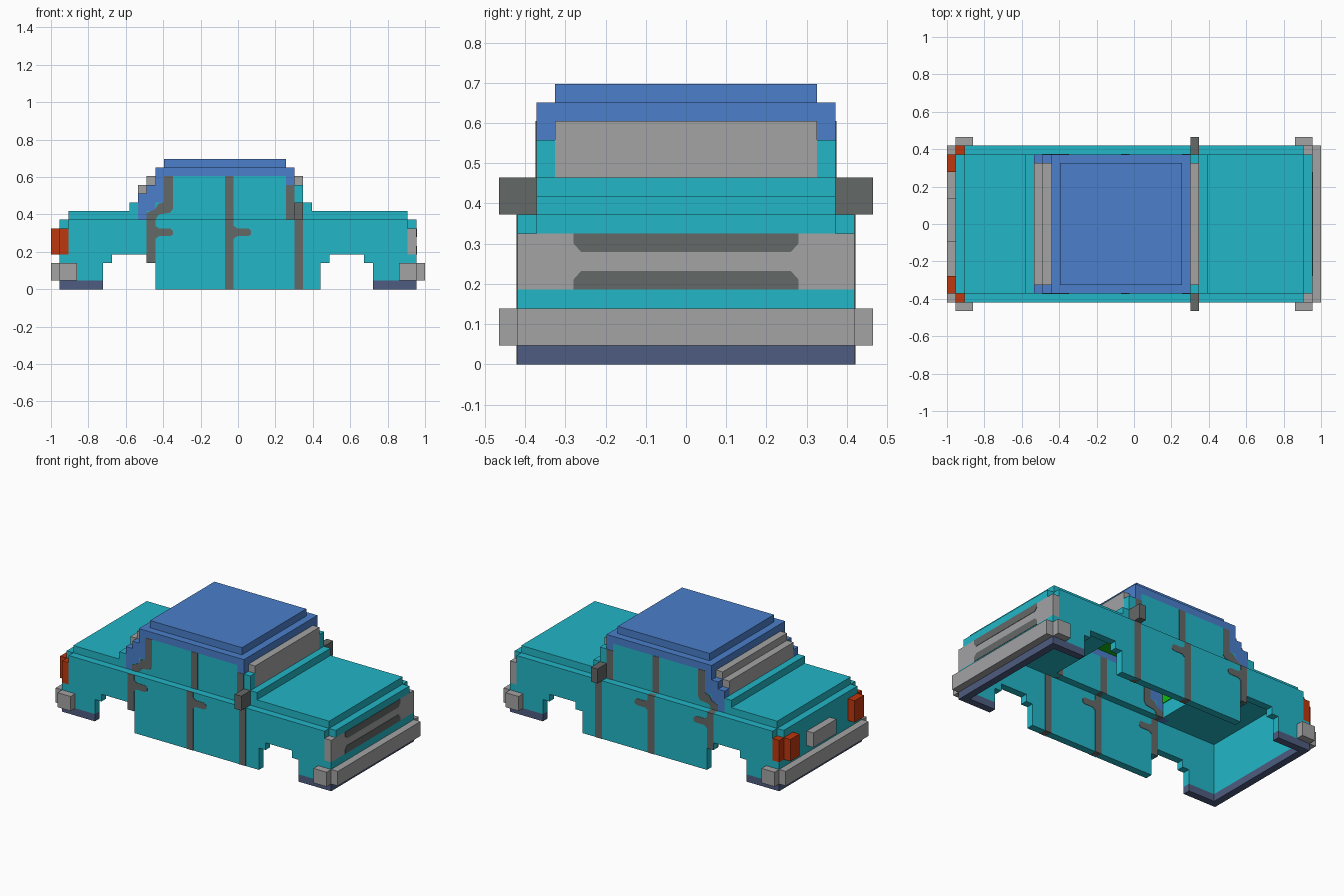
import bpy, bmesh

if "Cube" in bpy.data.objects:
    bpy.data.objects.remove(bpy.data.objects["Cube"])

U = 2 / 43  # grid step: x runs 0..43, y is centred, z starts at 0


def material(name, rgb):
    m = bpy.data.materials.new(name)
    m.diffuse_color = (*rgb, 1)
    m.use_nodes = True
    m.node_tree.nodes["Principled BSDF"].inputs["Base Color"].default_value = m.diffuse_color
    return m


TEAL = material("teal_paint", (0.016, 0.468, 0.565))
BLUE = material("blue_roof", (0.069, 0.212, 0.597))
GRAY = material("light_gray", (0.367, 0.367, 0.376))
DARK = material("dark_gray", (0.127, 0.138, 0.133))
RED = material("orange_red", (0.515, 0.038, 0.004))
SLATE = material("slate_sill", (0.076, 0.107, 0.216))
GREEN = material("green_lining", (0.005, 0.5, 0.005))


def prism(name, pts, a, b, mat, axis="y", mirror=False):
    """Extrude a profile: axis y takes (x, z) points, axis x takes (y, z) points."""
    bm = bmesh.new()
    for s in ((1, -1) if mirror else (1,)):
        def place(p, d):
            x, y = (p[0], d * s) if axis == "y" else (d, p[0])
            return ((x - 21.5) * U, y * U, p[1] * U)
        lo = [bm.verts.new(place(p, a)) for p in pts]
        hi = [bm.verts.new(place(p, b)) for p in pts]
        bm.faces.new(lo)
        bm.faces.new(hi)
        for i in range(len(pts)):
            j = (i + 1) % len(pts)
            bm.faces.new((lo[i], lo[j], hi[j], hi[i]))
    bmesh.ops.recalc_face_normals(bm, faces=bm.faces)
    me = bpy.data.meshes.new(name)
    bm.to_mesh(me)
    bm.free()
    me.materials.append(mat)
    ob = bpy.data.objects.new(name, me)
    bpy.context.collection.objects.link(ob)
    return ob


def box(name, x0, x1, y0, y1, z0, z1, mat, mirror=False):
    return prism(name, [(x0, z0), (x1, z0), (x1, z1), (x0, z1)], y0, y1, mat, "y", mirror)


# Lower side walls with wheel arches
prism("lower_side_walls",
      [(1, 1), (6, 1), (6, 3), (7, 3), (7, 4), (11, 4), (11, 3), (12, 3), (12, 0),
       (31, 0), (31, 3), (32, 3), (32, 4), (36, 4), (36, 3), (37, 3), (37, 1),
       (42, 1), (42, 4), (41, 4), (41, 8), (2, 8), (2, 4), (1, 4)], 8, 9, TEAL, mirror=True)

# Front and rear walls
box("rear_wall", 1, 2, -8, 8, 1, 8, TEAL)
box("front_wall_lower", 41, 42, -8, 8, 1, 4, TEAL)
box("front_wall_upper", 41, 42, -8, 8, 7, 8, TEAL)
box("grille_panel", 41, 42, -9, 9, 4, 7, GRAY)
for name, z, d in (("grille_slot_upper", 7, -1), ("grille_slot_lower", 4, 1)):
    prism(name, [(-6, z), (6, z), (6, z + d * .55), (5.6, z + d), (-5.6, z + d), (-6, z + d * .55)],
          41.95, 42.05, DARK, "x")

# Slate sills around both ends
for end, x0, x1, w in (("rear", 1, 6, 1), ("front", 37, 42, 41)):
    box(end + "_sill_sides", x0, x1, 8, 9, 0, 1, SLATE, True)
    box(end + "_sill_cross", w, w + 1, -8, 8, 0, 1, SLATE)

# Bumpers
for end, x, s in (("rear", 0, 1), ("front", 42, 40)):
    box(end + "_bumper", x, x + 1, -9, 9, 1, 3, GRAY)
    box(end + "_bumper_ends", s, s + 2, 9, 10, 1, 3, GRAY, True)

# Tail lights and rear plate
box("tail_light_corners", 1, 2, 8, 9, 4, 7, RED, True)
box("tail_lights", 0, 1, 6, 8, 4, 7, RED, True)
box("rear_plate", 0, 1, -2, 3, 4, 6, GRAY)

# Hood, trunk lid, cowl and rear deck
box("trunk_lid", 2, 10, -8, 8, 8, 9, TEAL)
box("rear_deck", 9, 10, -8, 8, 9, 10, TEAL)
box("hood", 29, 41, -8, 8, 8, 9, TEAL)
box("cowl", 29, 30, -8, 8, 9, 10, TEAL)
box("front_bulkhead", 28, 29, -7, 7, 8, 10, TEAL)
box("rear_bulkhead", 10, 11, -7, 7, 8, 10, TEAL)

# Cabin sides: teal doors and blue stepped pillars
prism("cabin_sides",
      [(11, 8), (29, 8), (29, 12), (27, 12), (27, 13), (13, 13), (13, 10), (12, 10), (12, 9), (11, 9)],
      7, 8, TEAL, mirror=True)
prism("cabin_pillars",
      [(10, 8), (11, 8), (11, 9), (12, 9), (12, 10), (13, 10), (13, 13), (27, 13), (27, 12),
       (28, 12), (28, 14), (12, 14), (12, 12), (11, 12), (11, 11), (10, 11)],
      7, 8, BLUE, mirror=True)

# Roof
box("roof_rail_rear", 12, 13, -7, 7, 13, 14, BLUE)
box("roof_rail_front", 27, 28, -7, 7, 13, 14, BLUE)
box("roof_top", 13, 27, -7, 7, 14, 15, BLUE)

# Windows
box("windshield", 28, 29, -7, 7, 10, 13, GRAY)
box("rear_window_lower", 10, 11, -7, 7, 10, 12, GRAY)
box("rear_window_upper", 11, 12, -7, 7, 12, 13, GRAY)

# Green lining inside the cabin
box("roof_lining", 13, 27, -7, 7, 13.9, 14, GREEN)
for i, (x, z0, z1) in enumerate(((11, 10, 12), (12, 12, 13), (13, 13, 13.9),
                                 (27.9, 10, 13), (26.9, 13, 13.9))):
    box("cabin_lining_%d" % i, x, x + .1, -7, 7, z0, z1, GREEN)

# Door seams run through the walls; e pokes them just clear of the surface
e = 0.05
box("door_seam_middle_lower", 20, 21, 8 - e, 9 + e, 0, 8, DARK, True)
box("door_seam_middle_upper", 20, 21, 7 - e, 8 + e, 8, 13, DARK, True)
box("door_seam_front_lower", 28, 29, 8 - e, 9 + e, 0, 8, DARK, True)
box("door_seam_front_upper", 27, 28, 7 - e, 8 + e, 8, 12, DARK, True)
box("door_seam_rear_lower", 11, 12, 8 - e, 9 + e, 3, 8, DARK, True)
prism("door_seam_rear_upper",
      [(11, 8), (12, 8), (12.4, 8.6), (13.7, 8.8), (14, 9.2), (14, 13), (13, 13), (13, 10),
       (12.3, 9.8), (12, 9.2), (11, 8.8)], 7 - e, 8 + e, DARK, mirror=True)

# Door handles
for name, x in (("front_door_handles", 21), ("rear_door_handles", 12)):
    prism(name, [(x, 5.8), (x + .4, 6.1), (x + 1.7, 6.1), (x + 2, 6.3), (x + 2, 6.7),
                 (x + 1.7, 7), (x + .4, 7), (x, 7.3)], 8 - e, 9 + e, DARK, mirror=True)

# Side mirrors
box("side_mirrors", 28, 29, 8, 10, 8, 10, DARK, True)
